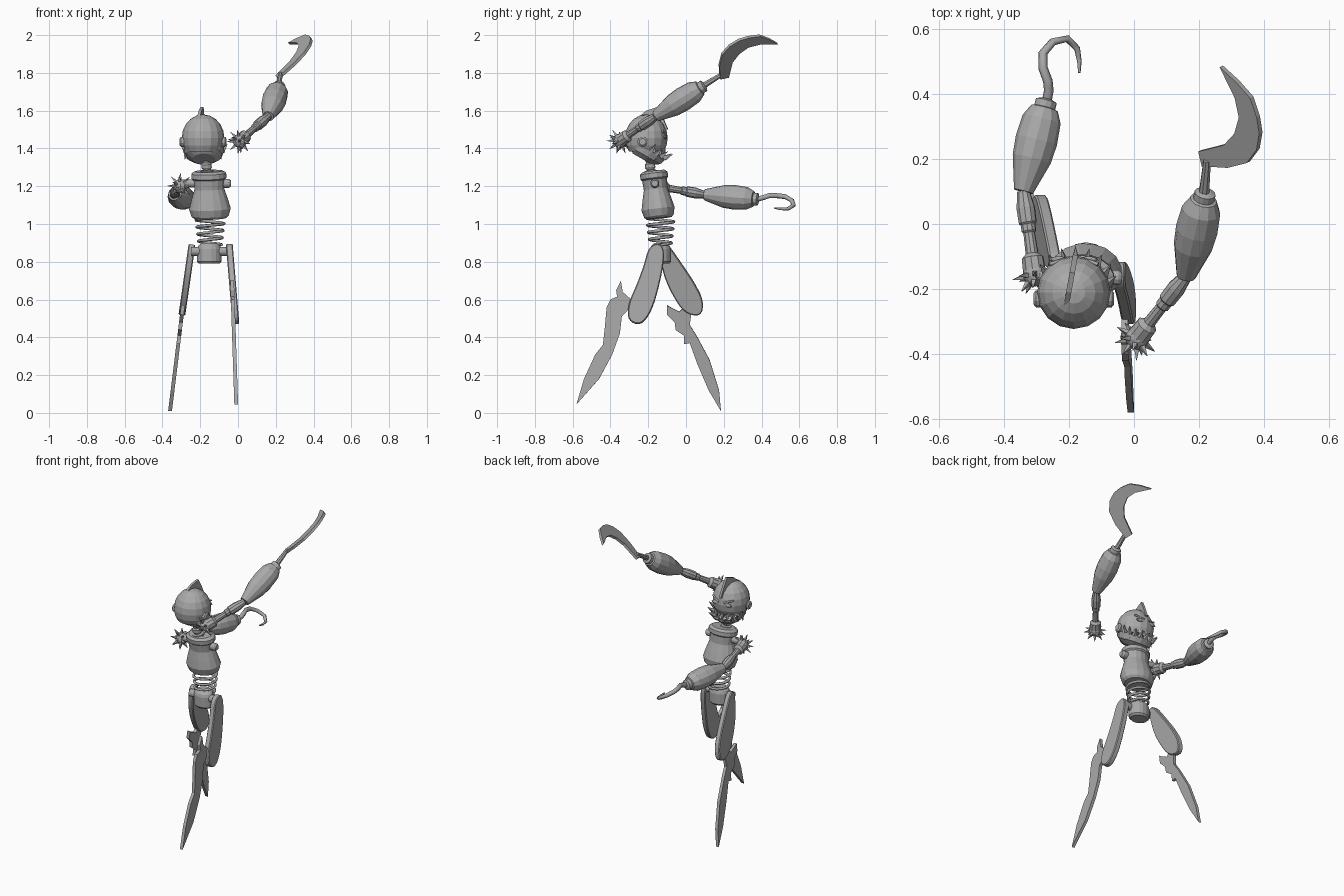
import bpy, bmesh, math
from mathutils import Vector, Matrix

cube = bpy.data.objects.get("Cube")
if cube:
    bpy.data.objects.remove(cube, do_unlink=True)

grey = bpy.data.materials.new("plain grey")
grey.use_nodes = True
TONE = (0.4, 0.4, 0.4, 1)
grey.diffuse_color = TONE
for node in grey.node_tree.nodes:
    if node.type == 'BSDF_PRINCIPLED':
        node.inputs["Base Color"].default_value = TONE


def finish(name, bm):
    bmesh.ops.recalc_face_normals(bm, faces=bm.faces)
    mesh = bpy.data.meshes.new(name)
    bm.to_mesh(mesh)
    bm.free()
    mesh.materials.append(grey)
    obj = bpy.data.objects.new(name, mesh)
    bpy.context.collection.objects.link(obj)
    return obj


def lathe(name, start, end, profile, sides=12, squash=1.0):
    """Turned part: profile is (fraction along axis, radius)."""
    start, end = Vector(start), Vector(end)
    axis = end - start
    turn = Vector((0, 0, 1)).rotation_difference(axis).to_matrix()
    bm = bmesh.new()
    rings = []
    for t, r in profile:
        ring = []
        for i in range(sides):
            a = math.tau * (i + 0.5) / sides
            offset = Vector((r * math.cos(a), r * squash * math.sin(a), 0))
            ring.append(bm.verts.new(start + axis * t + turn @ offset))
        rings.append(ring)
    for low, high in zip(rings, rings[1:]):
        for i in range(sides):
            j = (i + 1) % sides
            bm.faces.new((low[i], low[j], high[j], high[i]))
    bm.faces.new(rings[0])
    bm.faces.new(rings[-1])
    return finish(name, bm)


def plate(name, outline, plane, thick, rounds=0, bevel=0.0):
    """Flat part: (y, z) outline lying on the plane x = c + a*y + b*z."""
    pts = [Vector(p) for p in outline]
    for _ in range(rounds):
        pairs = zip(pts, pts[1:] + pts[:1])
        pts = [q for p, n in pairs for q in (p.lerp(n, 0.25), p.lerp(n, 0.75))]
    c, a, b = plane
    normal = Vector((1, -a, -b)).normalized() * thick
    bm = bmesh.new()
    face = bm.faces.new([bm.verts.new(Vector((c + a * p.x + b * p.y, p.x, p.y)) - normal / 2)
                         for p in pts])
    made = bmesh.ops.extrude_face_region(bm, geom=[face])
    for v in made["geom"]:
        if isinstance(v, bmesh.types.BMVert):
            v.co += normal
    if not any(face in e.link_faces for e in bm.edges if len(e.link_faces) > 1):
        bm.faces.new([v for v in face.verts])
    obj = finish(name, bm)
    if bevel:
        mod = obj.modifiers.new("soft edge", 'BEVEL')
        mod.width, mod.segments = bevel, 1
    return obj


def tube(name, points, radius, taper=False):
    curve = bpy.data.curves.new(name, 'CURVE')
    curve.dimensions = '3D'
    curve.bevel_depth, curve.bevel_resolution, curve.use_fill_caps = radius, 1, True
    spline = curve.splines.new('POLY')
    spline.points.add(len(points) - 1)
    for i, (pt, p) in enumerate(zip(spline.points, points)):
        pt.co = (*p, 1)
        pt.radius = 1 - 0.75 * (i / (len(points) - 1)) ** 3 if taper else 1
    curve.materials.append(grey)
    obj = bpy.data.objects.new(name, curve)
    bpy.context.collection.objects.link(obj)
    bpy.ops.object.select_all(action='DESELECT')
    bpy.context.view_layer.objects.active = obj
    obj.select_set(True)
    bpy.ops.object.convert(target='MESH')


def ball(name, centre, radii, sides=16, rings=10):
    bm = bmesh.new()
    place = Matrix.Translation(centre) @ Matrix.Diagonal((*radii, 1))
    bmesh.ops.create_uvsphere(bm, u_segments=sides, v_segments=rings, radius=1, matrix=place)
    return finish(name, bm)


def spike(name, base, direction, length, radius):
    base = Vector(base)
    lathe(name, base, base + Vector(direction).normalized() * length,
          [(0, radius), (1, 0.001)], sides=4)


# Head: dome cut flat below, crest, ears, eyes
HEAD = Vector((-0.185, -0.21, 1.455))
dome = ball("head_dome", HEAD, (0.113, 0.113, 0.125))
bm = bmesh.new()
bm.from_mesh(dome.data)
cut = bmesh.ops.bisect_plane(bm, geom=bm.verts[:] + bm.edges[:] + bm.faces[:],
                             plane_co=(0, 0, 1.385), plane_no=(0, 0, -1), clear_outer=True)
bmesh.ops.edgeloop_fill(bm, edges=[e for e in cut["geom_cut"] if isinstance(e, bmesh.types.BMEdge)])
bm.to_mesh(dome.data)
bm.free()
plate("crest", [(-.28, 1.54), (-.21, 1.6), (-.15, 1.62), (-.125, 1.57), (-.095, 1.5), (-.19, 1.5)],
      (-0.163, 0.18, 0), 0.016)
for side, label in ((1, "left"), (-1, "right")):
    x = HEAD.x + side * 0.1
    lathe(label + "_ear", (x, -0.23, 1.435), (x + side * 0.024, -0.23, 1.435),
          [(0, .027), (.7, .027), (1, .018)])
    eye = HEAD + Vector((side * 0.045, 0.1, 0.005))
    ball(label + "_eye", eye, (0.03, 0.011, 0.011), 8, 6)
    brow = eye + Vector((0, 0, 0.02))
    tube(label + "_brow", [brow + Vector((side * -0.03, 0.005, -0.008)),
                           brow + Vector((side * 0.03, -0.014, 0.012))], 0.006)

# Open jaw, tipped down at the front, and two rows of teeth
HINGE = Vector((-0.18, -0.2, 1.395))
tilt = Matrix.Rotation(math.radians(-30), 3, 'X')
up = tilt @ Vector((0, 0, 1))
lathe("jaw", HINGE - up * 0.06, HINGE,
      [(0, .06), (.4, .096), (1, .108), (1, .094), (.45, .08)], sides=16)
for i in range(9):
    a = math.radians(10 + 20 * i)
    out = Vector((math.cos(a), math.sin(a), 0))
    spike("upper_tooth", HEAD + out * 0.09 - Vector((0, 0, 0.06)), out * 0.15 - Vector((0, 0, 1)),
          0.055, 0.017)
    spike("lower_tooth", HINGE + tilt @ (out * 0.1), tilt @ (out * 0.6) + up, 0.05, 0.016)

# Neck, torso, spring waist, pelvis
lathe("neck", (-.163, -.185, 1.265), (-.17, -.195, 1.35),
      [(0, .036), (.2, .034), (.25, .02), (.4, .028), (.6, .028), (.7, .02), (1, .024)])
lathe("torso", (-.147, -.142, 1.03), (-.155, -.172, 1.28),
      [(0, .085), (.05, .1), (.2, .112), (.4, .098), (.62, .08), (.82, .084),
       (.85, .094), (.95, .094), (1, .075)], sides=16, squash=0.8)
turns, steps = 4, 16
helix = []
for i in range(turns * steps + 1):
    t, a = i / (turns * steps), math.tau * i / steps
    r = 0.06 + 0.018 * t
    helix.append((-.147 + r * math.cos(a), -.135 + r * 0.95 * math.sin(a), 0.89 + 0.15 * t))
tube("waist_spring", helix, 0.008)
lathe("pelvis", (-.152, -.135, .79), (-.152, -.135, .9),
      [(0, .055), (.1, .066), (.7, .066), (.85, .06), (1, .04)], sides=16, squash=0.85)
lathe("hip_axle", (-.245, -.145, .855), (-.045, -.145, .855), [(0, .024), (1, .024)])
lathe("left_shoulder", (-.09, -.165, 1.215), (-.037, -.165, 1.215),
      [(0, .024), (.8, .024), (1, .017)])
lathe("right_shoulder", (-.29, -.16, 1.215), (-.22, -.165, 1.215), [(0, .022), (1, .022)])

# Thighs and blade legs
plate("left_thigh", [(-.2, .87), (-.155, .9), (-.12, .88), (-.115, .81), (-.14, .68), (-.18, .54),
                     (-.24, .46), (-.31, .49), (-.305, .58), (-.26, .68), (-.22, .79)],
      (.028, 0, -.083), 0.036, rounds=2, bevel=0.005)
plate("right_thigh", [(-.13, .79), (-.14, .88), (-.1, .9), (-.03, .8), (.045, .69), (.095, .59),
                      (.08, .51), (-.01, .53), (-.075, .63), (-.115, .72)],
      (-.371, 0, .143), 0.036, rounds=2, bevel=0.005)
plate("left_blade_leg", [(-.58, .045), (-.54, .18), (-.48, .31), (-.44, .36), (-.43, .45),
                         (-.42, .56), (-.4, .6), (-.365, .615), (-.37, .65), (-.345, .7),
                         (-.335, .64), (-.29, .6), (-.31, .54), (-.34, .51), (-.35, .42),
                         (-.39, .31), (-.46, .18)], (-.008, 0, -.033), 0.02)
plate("right_blade_leg", [(-.1, .57), (-.1, .52), (-.06, .48), (-.055, .44), (-.01, .41),
                          (-.01, .365), (.02, .37), (.06, .26), (.12, .12), (.185, .01),
                          (.175, .12), (.125, .28), (.055, .41), (.02, .465), (.03, .54),
                          (-.01, .56), (-.035, .535), (-.075, .555)], (-.361, 0, .123), 0.02)


# Arms: spiked ball, jointed upper arm, barrel forearm
def arm(label, root, elbow, wrist):
    root, elbow, wrist = Vector(root), Vector(elbow), Vector(wrist)
    along = (elbow - root).normalized()
    side = along.orthogonal().normalized()
    ball(label + "_arm_ball", root, (0.038,) * 3, 10, 8)
    for lean, count in ((0.1, 8), (1.0, 6)):
        for i in range(count):
            out = Matrix.Rotation(math.tau * i / count, 3, along) @ side - along * lean
            spike(label + "_spike", root + out.normalized() * 0.03, out, 0.04, 0.012)
    lathe(label + "_upper_arm", root, elbow,
          [(0, .036), (.2, .034), (.25, .02), (.5, .018), (.52, .023), (.6, .023),
           (.62, .028), (.8, .029), (.97, .021), (1, .021)], sides=10)
    lathe(label + "_forearm", elbow, wrist,
          [(0, .03), (.35, .06), (.55, .065), (.78, .06), (.9, .042), (.91, .033),
           (.98, .033), (1, .018)])


arm("left", (.01, -.35, 1.44), (.16, -.16, 1.57), (.22, .1, 1.735))
arm("right", (-.305, -.155, 1.2), (-.34, .1, 1.155), (-.268, .385, 1.13))

# Sickle on the left arm
lathe("sickle_handle", (.215, .09, 1.73), (.225, .195, 1.795), [(0, .017), (1, .012)], sides=8)
plate("sickle_blade", [(.18, 1.77), (.175, 1.84), (.19, 1.9), (.23, 1.945), (.28, 1.975),
                       (.33, 1.99), (.39, 1.998), (.44, 1.98), (.485, 1.955), (.39, 1.955),
                       (.33, 1.94), (.28, 1.905), (.245, 1.86), (.235, 1.82), (.225, 1.78)],
      (-1.646, -.487, 1.1), 0.016)

# Hook on the right arm
tube("hook", [(-.27, .37, 1.13), (-.262, .41, 1.14), (-.265, .44, 1.15), (-.28, .48, 1.15),
              (-.28, .525, 1.145), (-.25, .56, 1.125), (-.205, .57, 1.1), (-.175, .54, 1.08),
              (-.168, .5, 1.08), (-.168, .465, 1.085)], 0.015, taper=True)
